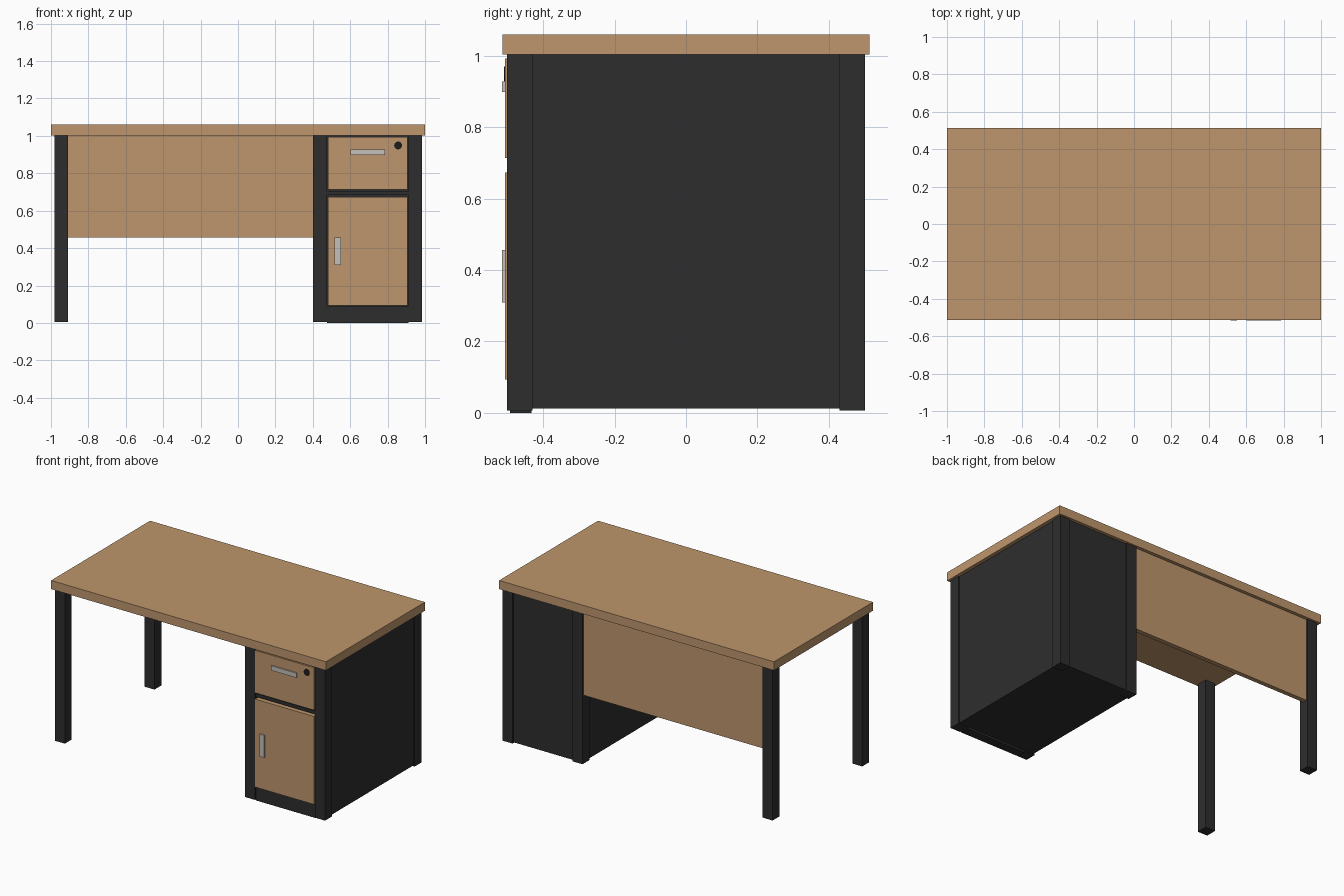
import bpy, bmesh, math
from mathutils import Matrix

if "Cube" in bpy.data.objects:
    bpy.data.objects.remove(bpy.data.objects["Cube"])


def material(name, rgb):
    m = bpy.data.materials.new(name)
    m.diffuse_color = (*rgb, 1.0)
    m.use_nodes = True
    m.node_tree.nodes["Principled BSDF"].inputs["Base Color"].default_value = m.diffuse_color
    return m


WOOD = material("wood", (0.515, 0.305, 0.150))
DARK = material("dark_metal", (0.027, 0.027, 0.027))
GREY = material("handle_grey", (0.56, 0.53, 0.49))
LOCK = material("lock_black", (0.012, 0.012, 0.012))


def finish(name, bm, mat):
    mesh = bpy.data.meshes.new(name)
    bm.to_mesh(mesh)
    bm.free()
    mesh.materials.append(mat)
    ob = bpy.data.objects.new(name, mesh)
    bpy.context.collection.objects.link(ob)
    return ob


def box(name, x, y, z, mat):
    """Box from (min, max) pairs on each axis."""
    bm = bmesh.new()
    bmesh.ops.create_cube(bm, size=1.0)
    for v in bm.verts:
        for i, (lo, hi) in enumerate((x, y, z)):
            v.co[i] = lo if v.co[i] < 0 else hi
    return finish(name, bm, mat)


# Table top
box("table_top", (-1.0, 1.0), (-0.514, 0.514), (1.003, 1.06), WOOD)

# Six square posts: left pair, and two pairs framing the cabinet
for xname, x in (("left", (-0.981, -0.909)),
                 ("cabinet_inner", (0.402, 0.476)),
                 ("cabinet_outer", (0.911, 0.984))):
    for yname, y in (("front", (-0.501, -0.43)), ("back", (0.43, 0.501))):
        box(f"{xname}_{yname}_leg", x, y, (0.006, 1.003), DARK)

# Privacy panel between the back legs
box("privacy_panel", (-0.915, 0.41), (0.462, 0.492), (0.457, 1.003), WOOD)

# Cabinet carcass, plinth and rails
box("cabinet_body", (0.41, 0.976), (-0.45, 0.493), (0.012, 1.003), DARK)
box("cabinet_plinth", (0.476, 0.911), (-0.493, -0.433), (0.0, 0.09), DARK)
box("cabinet_middle_rail", (0.476, 0.911), (-0.495, -0.44), (0.683, 0.705), DARK)

# Drawer and door fronts
box("drawer_front", (0.480, 0.907), (-0.507, -0.448), (0.714, 0.993), WOOD)
box("door_front", (0.480, 0.907), (-0.507, -0.448), (0.094, 0.673), WOOD)

# Handles
box("drawer_handle", (0.602, 0.786), (-0.516, -0.505), (0.898, 0.928), GREY)
box("door_handle", (0.516, 0.551), (-0.516, -0.505), (0.309, 0.456), GREY)

# Round drawer lock
bm = bmesh.new()
bmesh.ops.create_cone(
    bm, cap_ends=True, segments=24, radius1=0.021, radius2=0.021, depth=0.006,
    matrix=Matrix.Translation((0.856, -0.507, 0.949)) @ Matrix.Rotation(math.pi / 2, 4, 'X'))
finish("drawer_lock", bm, LOCK)
